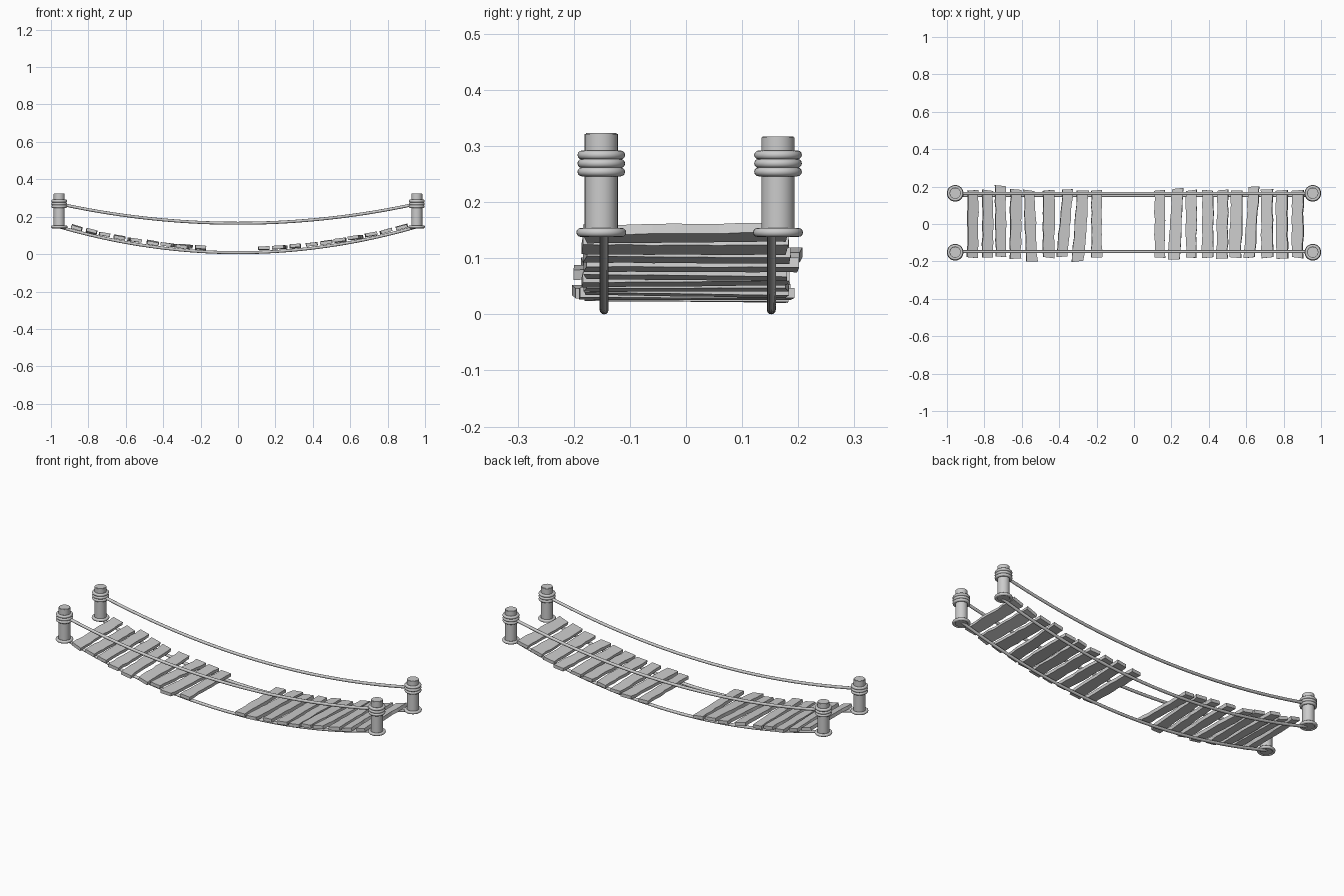
import bpy, bmesh, math, random
from mathutils import Matrix, Vector

if "Cube" in bpy.data.objects:
    bpy.data.objects.remove(bpy.data.objects["Cube"])

random.seed(4)
END_X = 0.956


def deck_z(x):
    return 0.008 + 0.138 * (x / END_X) ** 2


def rail_z(x):
    return 0.165 + 0.104 * (x / END_X) ** 2


def finish(bm, name, smooth=True):
    bmesh.ops.recalc_face_normals(bm, faces=bm.faces)
    me = bpy.data.meshes.new(name)
    bm.to_mesh(me)
    bm.free()
    ob = bpy.data.objects.new(name, me)
    bpy.context.collection.objects.link(ob)
    if smooth:
        bpy.ops.object.select_all(action='DESELECT')
        ob.select_set(True)
        bpy.context.view_layer.objects.active = ob
        bpy.ops.object.shade_smooth_by_angle(angle=math.radians(40))
    return ob


def tube(name, points, radius, closed=False, sides=12):
    """Round section swept along points lying in a plane; 'across' is the plane normal."""
    bm = bmesh.new()
    n = len(points)
    across = Vector((0, 0, 1)) if closed else Vector((0, 1, 0))
    rings = []
    for i, p in enumerate(points):
        a = points[(i - 1) % n] if closed else points[max(i - 1, 0)]
        b = points[(i + 1) % n] if closed else points[min(i + 1, n - 1)]
        side = (b - a).normalized().cross(across)
        rings.append([bm.verts.new(p + radius * (math.cos(t) * across + math.sin(t) * side))
                      for t in (2 * math.pi * k / sides for k in range(sides))])
    for i in range(n if closed else n - 1):
        r, s = rings[i], rings[(i + 1) % n]
        for k in range(sides):
            bm.faces.new((r[k], r[(k + 1) % sides], s[(k + 1) % sides], s[k]))
    if not closed:
        bm.faces.new(rings[0])
        bm.faces.new(rings[-1])
    return finish(bm, name)


def ring(name, x, y, z, major, minor):
    pts = [Vector((x + major * math.cos(t), y + major * math.sin(t), z))
           for t in (2 * math.pi * k / 32 for k in range(32))]
    tube(name, pts, minor, closed=True)


# Posts with a base ring and three rope wraps
def post(tag, x, y, top):
    bm = bmesh.new()
    base = 0.141
    bmesh.ops.create_cone(bm, cap_ends=True, segments=32, radius1=0.0295, radius2=0.0295,
                          depth=top - base,
                          matrix=Matrix.Translation((x, y, (top + base) / 2)))
    rim = [e for e in bm.edges if all(v.co.z > top - 0.001 for v in e.verts)]
    bmesh.ops.bevel(bm, geom=rim, offset=0.002, segments=2, affect='EDGES')
    finish(bm, "post_" + tag)
    ring("base_ring_" + tag, x, y, 0.146, 0.0365, 0.008)
    for i, z in enumerate((0.254, 0.269, 0.284)):
        ring(f"wrap_{tag}_{i}", x, y, z, 0.0345, 0.008)


for sx, end in ((-1, "left"), (1, "right")):
    post(end + "_front", sx * END_X, -0.151, 0.323)
    post(end + "_back", sx * END_X, 0.164, 0.317)

# Sagging deck ropes and hand ropes
xs = [END_X * (k / 24 - 1) for k in range(49)]
for name, y, height in (("deck_rope_front", -0.146, deck_z), ("deck_rope_back", 0.152, deck_z),
                        ("hand_rope_front", -0.148, rail_z), ("hand_rope_back", 0.163, rail_z)):
    tube(name, [Vector((x, y, height(x))) for x in xs], 0.008)


# Worn planks: x at the back end, x at the front end, back y, front y
planks = [
    (-0.862, -0.862, .18, -.18), (-0.782, -0.784, .18, -.18), (-0.714, -0.712, .205, -.175),
    (-0.630, -0.636, .185, -.185), (-0.562, -0.545, .18, -.20), (-0.456, -0.456, .18, -.18),
    (-0.353, -0.387, .185, -.175), (-0.273, -0.300, .18, -.20), (-0.200, -0.200, .18, -.18),
    (0.138, 0.138, .18, -.18), (0.235, 0.212, .19, -.19), (0.305, 0.307, .18, -.18),
    (0.395, 0.393, .18, -.18), (0.476, 0.470, .182, -.185), (0.548, 0.543, .18, -.18),
    (0.641, 0.618, .20, -.18), (0.710, 0.712, .185, -.18), (0.790, 0.792, .18, -.185),
    (0.876, 0.874, .18, -.18),
]
STEPS = 9
for i, (xb, xf, yb, yf) in enumerate(planks):
    cx, cy = (xb + xf) / 2, (yb + yf) / 2
    half_w, half_t = random.uniform(0.027, 0.031), 0.009
    bm = bmesh.new()
    rows = []
    for k in range(STEPS + 1):
        f = k / STEPS
        y = (yf + (yb - yf) * f) - cy
        shift = (xf + (xb - xf) * f) - cx
        l = shift - half_w + random.uniform(-0.003, 0.003)
        r = shift + half_w + random.uniform(-0.003, 0.003)
        skew = random.uniform(-0.004, 0.004) if k in (0, STEPS) else 0
        rows.append([bm.verts.new(c) for c in ((l, y - skew, -half_t), (r, y + skew, -half_t),
                                               (r, y + skew, half_t), (l, y - skew, half_t))])
    for a, b in zip(rows, rows[1:]):
        for k in range(4):
            bm.faces.new((a[k], a[(k + 1) % 4], b[(k + 1) % 4], b[k]))
    bm.faces.new(rows[0])
    bm.faces.new(rows[-1])
    slope = math.atan(2 * 0.138 * cx / END_X ** 2)
    ob = finish(bm, f"plank_{i:02d}", smooth=False)
    ob.location = (cx, cy, deck_z(cx) + 0.021)
    ob.rotation_euler = (random.uniform(-0.02, 0.02), -slope + random.uniform(-0.05, 0.05), 0)
